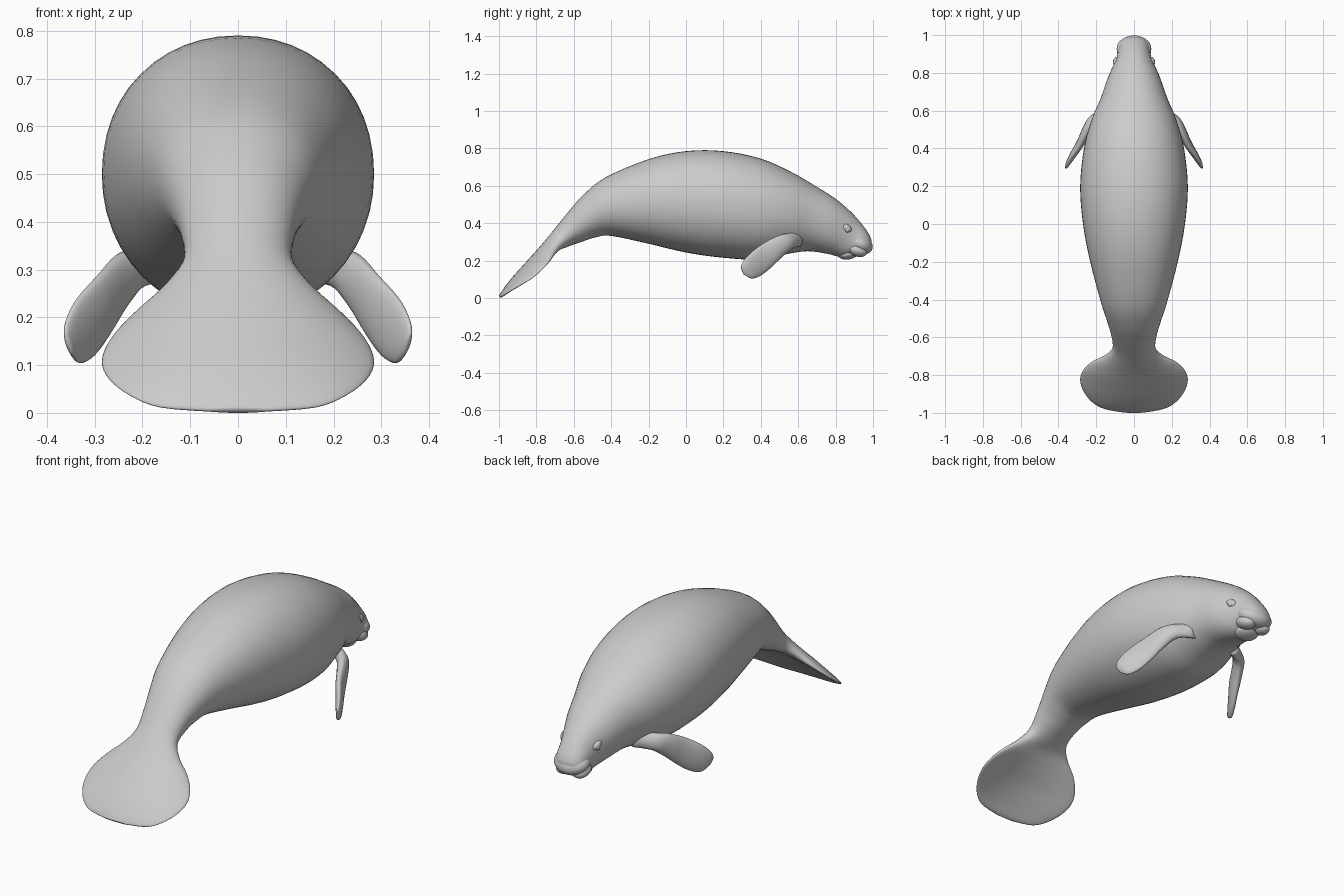
import bpy, bmesh, math
from mathutils import Vector, Matrix

if "Cube" in bpy.data.objects:
    bpy.data.objects.remove(bpy.data.objects["Cube"])


def spline(p, q, r, s, t):
    """Catmull-Rom blend of four equal-length number lists."""
    return [0.5 * (2*b + (c - a)*t + (2*a - 5*b + 4*c - d)*t*t + (3*b - a - 3*c + d)*t**3)
            for a, b, c, d in zip(p, q, r, s)]


def spow(v, e):
    return math.copysign(abs(v) ** e, v)


def loft(name, rings, seg=40, steps=4, power=1.0, mirror=False):
    """Skin rings given as upper point, lower point, side vector, edge droop."""
    rows = []
    n = len(rings)
    for i in range(n - 1):
        quad = [rings[max(i-1, 0)], rings[i], rings[i+1], rings[min(i+2, n-1)]]
        rows += [spline(*quad, k / steps) for k in range(steps)]
    rows.append(rings[-1])
    bm = bmesh.new()
    loops = []
    for r in rows:
        a, b, s, droop = Vector(r[0:3]), Vector(r[3:6]), Vector(r[6:9]), r[9]
        c, h = (a + b) / 2, (a - b) / 2
        down = -h.normalized()
        loop = []
        for j in range(seg):
            t = 2 * math.pi * j / seg
            u, v = spow(math.cos(t), power), spow(math.sin(t), power)
            loop.append(bm.verts.new(c + h*u + s*v + down*droop*v*v))
        loops.append(loop)
    for la, lb in zip(loops, loops[1:]):
        for j in range(seg):
            k = (j + 1) % seg
            bm.faces.new((la[j], la[k], lb[k], lb[j]))
    bm.faces.new(loops[0])
    bm.faces.new(loops[-1])
    return finish(name, bm, mirror)


def finish(name, bm, mirror=False):
    bmesh.ops.recalc_face_normals(bm, faces=bm.faces)
    for f in bm.faces:
        f.smooth = True
    me = bpy.data.meshes.new(name)
    bm.to_mesh(me)
    bm.free()
    ob = bpy.data.objects.new(name, me)
    bpy.context.collection.objects.link(ob)
    if mirror:
        ob.modifiers.new("Mirror", 'MIRROR')
    return ob


def blob(name, loc, radii, tilt=0, mirror=False):
    """Ellipsoid tilted about the x axis."""
    bm = bmesh.new()
    mat = (Matrix.Translation(loc) @ Matrix.Rotation(math.radians(tilt), 4, 'X')
           @ Matrix.Diagonal((*radii, 1)))
    bmesh.ops.create_uvsphere(bm, u_segments=32, v_segments=20, radius=1, matrix=mat)
    return finish(name, bm, mirror)


# tail paddle sections: top y, z, bottom y, z, half width, droop
tail = [
    (-1.0, .010, -.993, .000, .06, 0),
    (-.99, .028, -.975, .012, .165, .01),
    (-.965, .065, -.945, .045, .228, .025),
    (-.925, .115, -.900, .090, .270, .045),
    (-.88, .165, -.850, .135, .285, .06),
    (-.835, .215, -.795, .175, .268, .06),
    (-.79, .265, -.740, .215, .220, .05),
    (-.745, .318, -.690, .250, .155, .03),
    (-.70, .373, -.630, .275, .114, .01),
]
# trunk and head sections
trunk = [
    (-.63, .460, -.55, .303, .120, 0),
    (-.55, .550, -.48, .325, .142, 0),
    (-.43, .645, -.40, .332, .175, 0),
    (-.20, .742, -.20, .290, .232, 0),
    (0.0, .785, 0.0, .243, .270, 0),
    (.20, .785, .20, .215, .285, 0),
    (.40, .745, .40, .205, .265, 0),
    (.56, .675, .54, .235, .225, 0),
    (.69, .600, .65, .250, .175, 0),
    (.80, .530, .75, .237, .138, 0),
    (.88, .462, .80, .225, .108, 0),
    (.93, .408, .84, .217, .090, 0),
    (.97, .355, .90, .225, .080, 0),
    (.99, .315, .945, .240, .062, 0),
    (.993, .290, .972, .258, .03, 0),
]
loft("body", [(0, a, b, 0, c, d, w, 0, 0, e) for a, b, c, d, w, e in tail + trunk],
     seg=48, power=.95)

# flippers: upper edge, lower edge, half thickness
flip = [
    (.12, .61, .355, .12, .61, .275, .030),
    (.21, .545, .345, .20, .570, .265, .030),
    (.25, .490, .332, .24, .515, .220, .027),
    (.29, .410, .290, .275, .450, .158, .022),
    (.335, .345, .240, .305, .395, .117, .018),
    (.358, .305, .195, .332, .350, .104, .013),
    (.362, .293, .165, .350, .310, .125, .006),
]
loft("flippers", [(*r[:6], r[6]*.9, r[6]*.44, 0, 0) for r in flip], seg=24, mirror=True)

# face: muzzle pad, lip lobes, lower jaw, brows and eyes
blob("muzzle", (0, .928, .292), (.092, .075, .052), -30)
blob("lip_lobes", (.045, .915, .256), (.045, .055, .034), -20, True)
blob("lower_jaw", (0, .868, .236), (.062, .055, .030), 10)
blob("brows", (.085, .855, .375), (.026, .035, .022), -35, True)
blob("eyes", (.100, .862, .362), (.011, .012, .011), 0, True)
